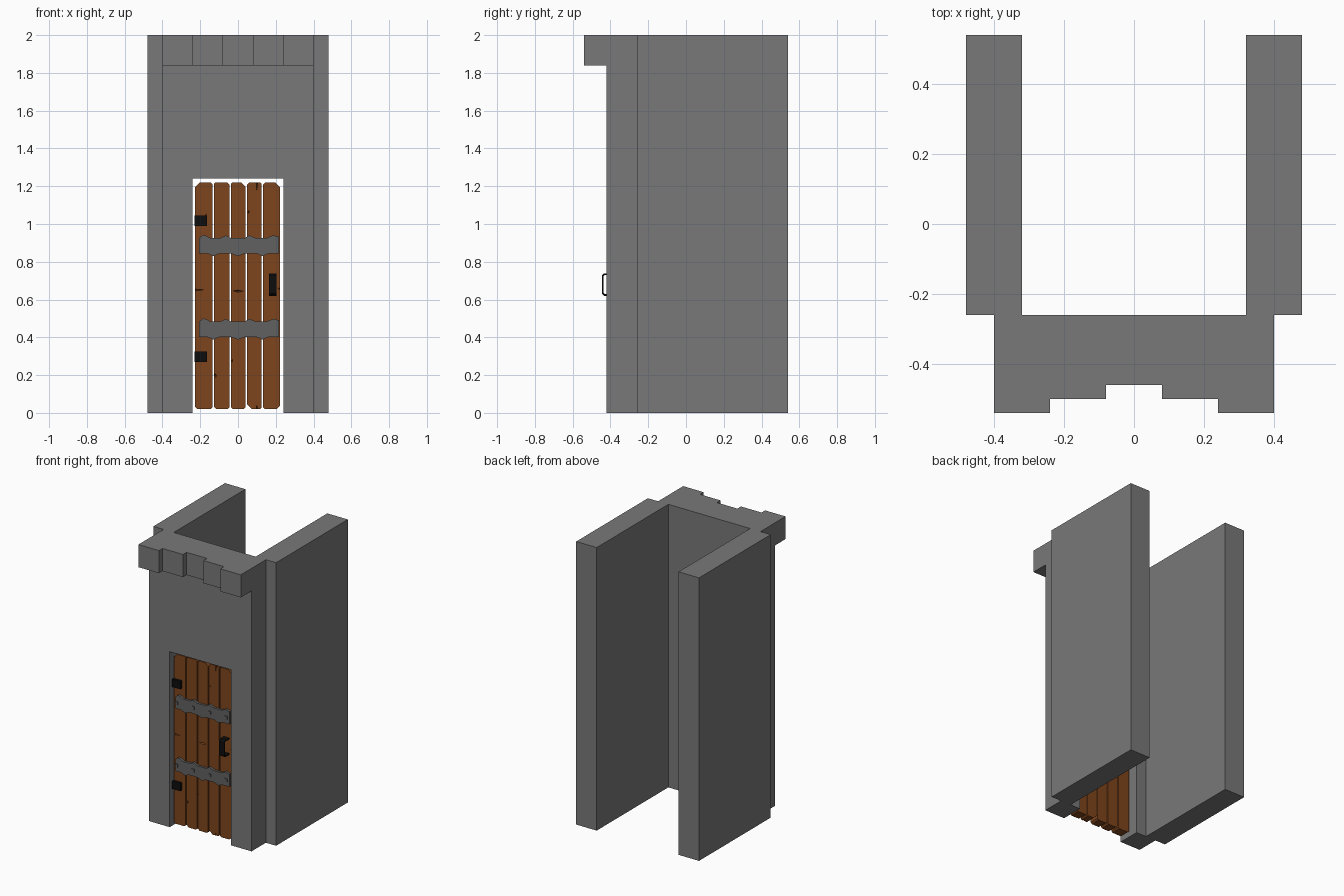
import bpy, bmesh
from mathutils import Vector

if "Cube" in bpy.data.objects:
    bpy.data.objects.remove(bpy.data.objects["Cube"])


def material(name, rgb):
    m = bpy.data.materials.new(name)
    m.diffuse_color = (*rgb, 1)
    m.use_nodes = True
    m.node_tree.nodes["Principled BSDF"].inputs["Base Color"].default_value = m.diffuse_color
    return m


STONE = material("stone", (0.19, 0.19, 0.19))
IRON = material("iron", (0.12, 0.12, 0.12))
WOOD = material("wood", (0.21, 0.06, 0.012))
BLACK = material("black_iron", (0.004, 0.004, 0.004))


def prism(name, pts, axis, lo, hi, mat, taper=1.0):
    """Extrude a 2D outline along an axis; taper scales the far end."""
    place = {"x": lambda a, b, d: Vector((d, a, b)),
             "y": lambda a, b, d: Vector((a, d, b)),
             "z": lambda a, b, d: Vector((a, b, d))}[axis]
    ca = sum(p[0] for p in pts) / len(pts)
    cb = sum(p[1] for p in pts) / len(pts)
    bm = bmesh.new()
    near = [bm.verts.new(place(a, b, lo)) for a, b in pts]
    far = [bm.verts.new(place(ca + (a - ca) * taper, cb + (b - cb) * taper, hi)) for a, b in pts]
    bm.faces.new(near)
    bm.faces.new(far[::-1])
    for i in range(len(pts)):
        j = (i + 1) % len(pts)
        bm.faces.new((near[i], far[i], far[j], near[j]))
    bmesh.ops.recalc_face_normals(bm, faces=bm.faces)
    mesh = bpy.data.meshes.new(name)
    bm.to_mesh(mesh)
    bm.free()
    mesh.materials.append(mat)
    ob = bpy.data.objects.new(name, mesh)
    bpy.context.collection.objects.link(ob)
    return ob


def rect(a0, a1, b0, b1):
    return [(a0, b0), (a1, b0), (a1, b1), (a0, b1)]


# Side walls
for side, s in (("left", -1), ("right", 1)):
    prism(side + "_wall", rect(*sorted((s * 0.32, s * 0.48)), -0.26, 0.54), "z", 0, 2, STONE)

# Front wall with doorway
prism("front_wall", [(-0.4, 0), (-0.24, 0), (-0.24, 1.24), (0.24, 1.24), (0.24, 0),
                     (0.4, 0), (0.4, 1.84), (-0.4, 1.84)], "y", -0.42, -0.26, STONE)

# Stepped overhanging crown
half = [(0.08, -0.46), (0.08, -0.50), (0.24, -0.50), (0.24, -0.54), (0.4, -0.54), (0.4, -0.26)]
prism("crown", half + [(-x, y) for x, y in reversed(half)], "z", 1.84, 2, STONE)

# Door planks: x range, corner cuts (bottom left, bottom right, top right, top left)
DOOR_FRONT, DOOR_BACK = -0.39, -0.32
planks = [(-0.228, -0.136, (.012, .010, .008, .026)),
          (-0.128, -0.046, (.014, .010, .010, .008)),
          (-0.038, 0.040, (.010, .010, .024, .008)),
          (0.047, 0.125, (.026, .008, .008, .012)),
          (0.132, 0.222, (.010, .018, .026, .012))]
# Carved cracks in each plank
cracks = [
    [[(-0.24, 0.642), (-0.165, 0.654), (-0.24, 0.656)], [(-0.18, 1.03), (-0.165, 1.06), (-0.172, 1.03)]],
    [[(-0.126, 0.212), (-0.118, 0.185), (-0.112, 0.2)]],
    [[(-0.035, 0.646), (0, 0.637), (0.036, 0.644), (0, 0.651)], [(-0.036, 0.275), (-0.03, 0.268), (-0.03, 0.284)]],
    [[(0.094, 1.23), (0.1, 1.165), (0.106, 1.23)], [(0.094, 0.01), (0.1, 0.05), (0.106, 0.01)],
     [(0.052, 1.06), (0.058, 1.055), (0.058, 1.075)]],
    [[(0.23, 0.652), (0.205, 0.658), (0.23, 0.664)]],
]
for n, ((x0, x1, (a, b, c, d)), marks) in enumerate(zip(planks, cracks), 1):
    z0, z1 = 0.02, 1.22
    plank = prism(f"door_plank_{n}", [(x0 + a, z0), (x1 - b, z0), (x1, z0 + b), (x1, z1 - c),
                                      (x1 - c, z1), (x0 + d, z1), (x0, z1 - d), (x0, z0 + a)],
                  "y", DOOR_FRONT, DOOR_BACK, WOOD)
    for k, mark in enumerate(marks, 1):
        cutter = prism(f"crack_cutter_{n}_{k}", mark, "y", DOOR_FRONT - 0.005, DOOR_FRONT + 0.015, WOOD, 0.3)
        cutter.hide_render = True
        cutter.hide_viewport = True
        cutter.display_type = "WIRE"
        mod = plank.modifiers.new("crack", "BOOLEAN")
        mod.operation = "DIFFERENCE"
        mod.solver = "EXACT"
        mod.object = cutter

# Wavy iron straps with square rivets
rivets = (-0.195, -0.065, 0.063, 0.192)
for name, z in (("lower", 0.443), ("upper", 0.885)):
    top = [(-0.206, 0.04), (-0.185, 0.057), (-0.165, 0.052), (-0.145, 0.04), (-0.09, 0.042),
           (-0.065, 0.055), (-0.035, 0.04), (0.035, 0.04), (0.06, 0.055), (0.09, 0.042),
           (0.15, 0.04), (0.185, 0.055), (0.216, 0.048)]
    bottom = [(0.216, -0.042), (0.16, -0.042), (0.13, -0.055), (0.1, -0.042), (0.035, -0.042),
              (0, -0.055), (-0.035, -0.042), (-0.1, -0.042), (-0.13, -0.055), (-0.16, -0.042),
              (-0.206, -0.042)]
    prism(name + "_strap", [(x, z + dz) for x, dz in top + bottom], "y", -0.406, DOOR_FRONT, IRON)
    for k, x in enumerate(rivets, 1):
        prism(f"{name}_rivet_{k}", rect(x - 0.01, x + 0.01, z - 0.011, z + 0.011),
              "y", -0.412, -0.404, IRON)

# Hinges
for name, z in (("lower", 0.297), ("upper", 1.017)):
    prism(name + "_hinge", rect(-0.229, -0.165, z - 0.028, z + 0.028), "y", -0.408, DOOR_FRONT, BLACK)

# Handle: bent flat bar
prism("handle", [(-0.388, 0.62), (-0.435, 0.62), (-0.446, 0.631), (-0.446, 0.727), (-0.435, 0.738),
                 (-0.388, 0.738), (-0.388, 0.729), (-0.431, 0.729), (-0.437, 0.723),
                 (-0.437, 0.635), (-0.431, 0.629), (-0.388, 0.629)], "x", 0.163, 0.205, BLACK)
